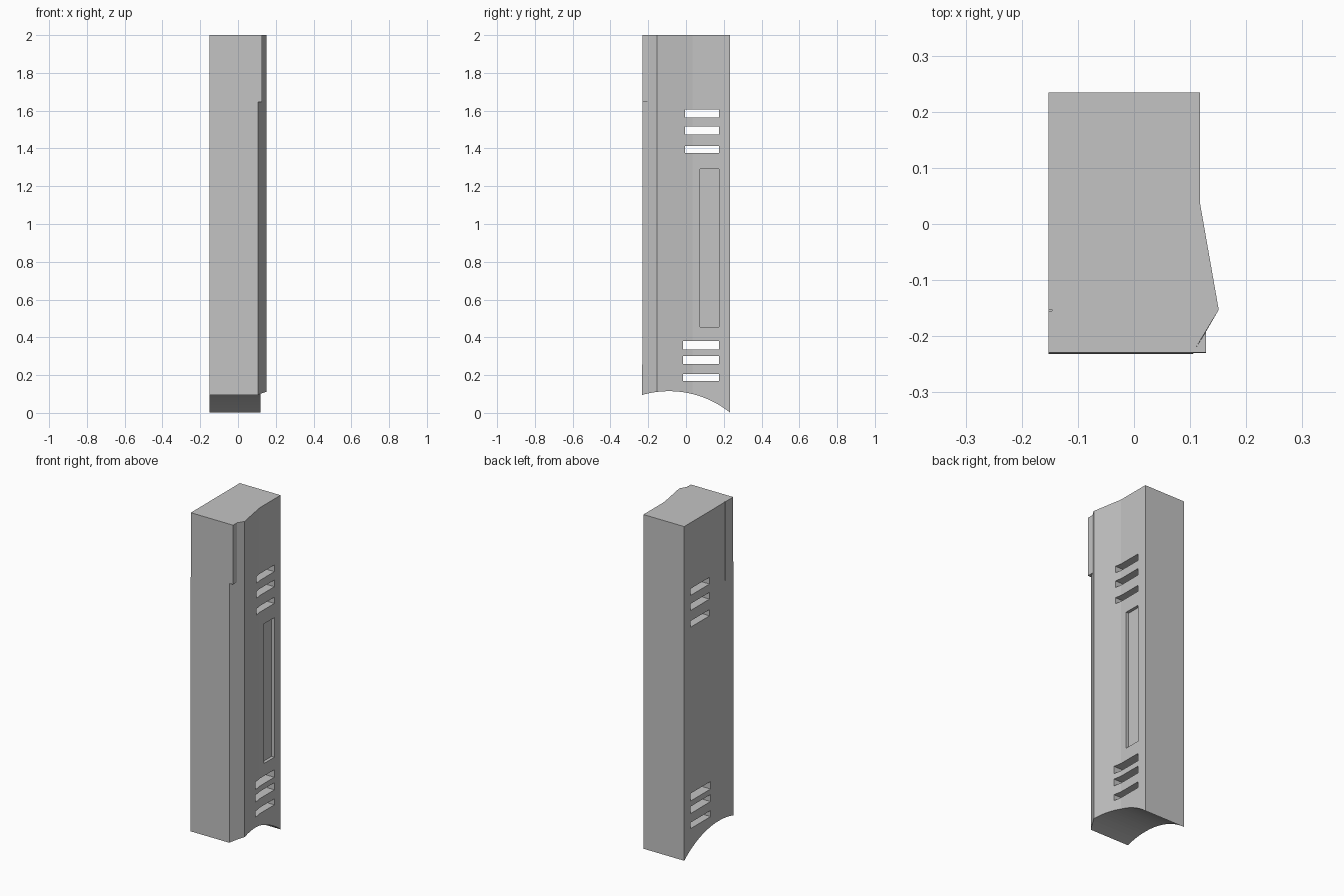
import bpy, bmesh
from mathutils import Matrix

default = bpy.data.objects.get("Cube")
if default:
    bpy.data.objects.remove(default, do_unlink=True)

grey = bpy.data.materials.new("plain grey")
grey.use_nodes = True
colour = (0.55, 0.55, 0.55, 1)
grey.diffuse_color = colour
grey.node_tree.nodes["Principled BSDF"].inputs["Base Color"].default_value = colour


def add_object(name, bm):
    bmesh.ops.recalc_face_normals(bm, faces=bm.faces)
    mesh = bpy.data.meshes.new(name)
    bm.to_mesh(mesh)
    bm.free()
    mesh.materials.append(grey)
    obj = bpy.data.objects.new(name, mesh)
    bpy.context.collection.objects.link(obj)
    return obj


def prism(name, profile, z0, z1):
    """Extrude a plan outline upward; the front leans back slightly."""
    bm = bmesh.new()
    face = bm.faces.new([bm.verts.new((x, y, z0)) for x, y in profile])
    new = bmesh.ops.extrude_face_region(bm, geom=[face])["geom"]
    bmesh.ops.translate(bm, vec=(0, 0, z1 - z0),
                        verts=[v for v in new if isinstance(v, bmesh.types.BMVert)])
    for v in bm.verts:
        if v.co.y < -0.22:
            v.co.y += 0.0015 * v.co.z
    return add_object(name, bm)


def box(name, lo, hi):
    bm = bmesh.new()
    bmesh.ops.create_cube(bm, size=1)
    for v in bm.verts:
        v.co = [a + (b - a) * (c + 0.5) for a, b, c in zip(lo, hi, v.co)]
    return add_object(name, bm)


def cut(target, cutter):
    cutter.hide_render = True
    mod = target.modifiers.new("cut", "BOOLEAN")
    mod.operation = "DIFFERENCE"
    mod.solver = "EXACT"
    mod.object = cutter
    bpy.context.view_layer.objects.active = target
    bpy.ops.object.modifier_apply(modifier=mod.name)
    bpy.data.objects.remove(cutter, do_unlink=True)


# Tall body with a ridge along its left side
body = prism("body", [(-0.152, 0.234), (0.118, 0.234), (0.118, 0.035),
                      (0.151, -0.153), (0.105, -0.232), (-0.152, -0.232)], 0, 2)

# Square corner at the top of the front edge
prism("upper_corner", [(0.105, -0.232), (0.128, -0.232), (0.128, -0.192)], 1.645, 2)

# Arched underside
bm = bmesh.new()
bmesh.ops.create_cone(bm, cap_ends=True, segments=128, radius1=0.517, radius2=0.517,
                      depth=1, matrix=Matrix.Translation((0, -0.09, -0.402))
                      @ Matrix.Rotation(1.5707963, 4, "Y"))
cut(body, add_object("arch_cutter", bm))

# Slots running right through, three high and three low
for y0, slots in ((-0.005, ((1.565, 1.605), (1.475, 1.515), (1.375, 1.412))),
                  (-0.015, ((0.335, 0.38), (0.26, 0.302), (0.17, 0.206)))):
    for z0, z1 in slots:
        cut(body, box("slot_cutter", (-1, y0, z0), (1, 0.175, z1)))

# Shallow panel recess between the slots
cut(body, box("recess_cutter", (0.1, 0.075, 0.455), (1, 0.175, 1.29)))

# Fine seam near the top of the plain side
cut(body, box("seam_cutter", (-1, -0.155, 1.53), (-0.146, -0.152, 3)))
